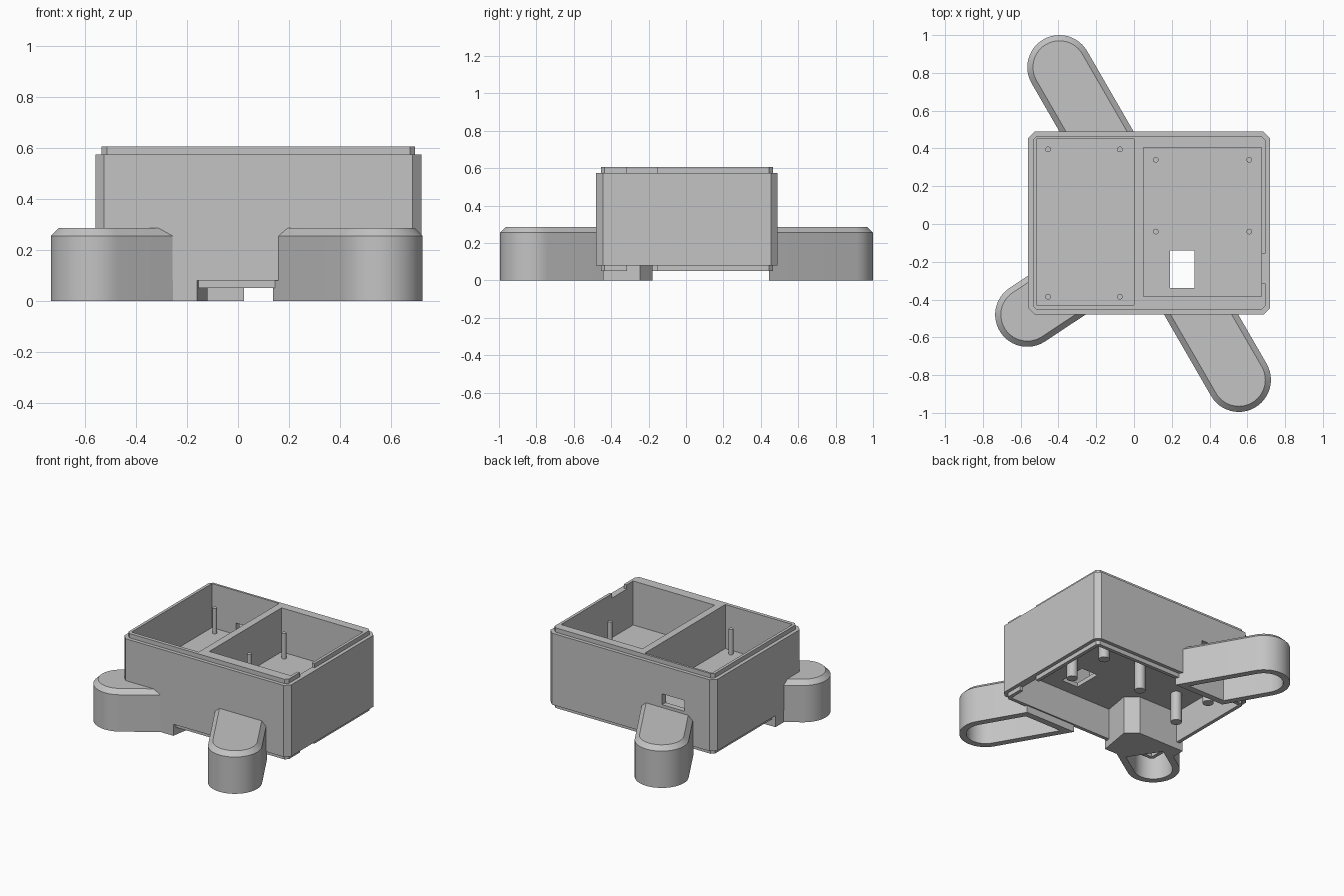
import bpy, bmesh
from math import radians, cos, sin, pi
from mathutils import Vector

cube = bpy.data.objects.get("Cube")
if cube:
    bpy.data.objects.remove(cube, do_unlink=True)

grey = bpy.data.materials.new("light grey plastic")
grey.use_nodes = True
COLOUR = (0.55, 0.55, 0.55, 1)
grey.diffuse_color = COLOUR
for node in grey.node_tree.nodes:
    if node.type == 'BSDF_PRINCIPLED':
        node.inputs["Base Color"].default_value = COLOUR


def loft(name, levels):
    """Closed solid through (outline, height) levels, from the bottom up."""
    bm = bmesh.new()
    rings = [[bm.verts.new((p[0], p[1], z)) for p in outline] for outline, z in levels]
    n = len(rings[0])
    for low, high in zip(rings, rings[1:]):
        for i in range(n):
            j = (i + 1) % n
            bm.faces.new((low[i], low[j], high[j], high[i]))
    bm.faces.new(rings[0][::-1])
    bm.faces.new(rings[-1])
    bmesh.ops.recalc_face_normals(bm, faces=bm.faces)
    mesh = bpy.data.meshes.new(name)
    bm.to_mesh(mesh)
    bm.free()
    mesh.materials.append(grey)
    ob = bpy.data.objects.new(name, mesh)
    bpy.context.collection.objects.link(ob)
    return ob


def rect(x0, x1, y0, y1, c=0.0):
    """Rectangle outline, with cut corners when c is given."""
    if not c:
        return [(x0, y0), (x1, y0), (x1, y1), (x0, y1)]
    return [(x0 + c, y0), (x1 - c, y0), (x1, y0 + c), (x1, y1 - c),
            (x1 - c, y1), (x0 + c, y1), (x0, y1 - c), (x0, y0 + c)]


def circle(x, y, r, n=16):
    return [(x + r * cos(2 * pi * i / n), y + r * sin(2 * pi * i / n)) for i in range(n)]


def box(name, x0, x1, y0, y1, z0, z1):
    outline = rect(x0, x1, y0, y1)
    return loft(name, [(outline, z0), (outline, z1)])


def rod(name, x, y, r, z0, z1):
    ob = loft(name, [(circle(x, y, r), z0), (circle(x, y, r), z1)])
    smooth(ob)


def select(ob):
    bpy.ops.object.select_all(action='DESELECT')
    ob.select_set(True)
    bpy.context.view_layer.objects.active = ob


def smooth(ob):
    select(ob)
    bpy.ops.object.shade_smooth_by_angle(angle=radians(25))


def cut(ob, cutter):
    cutter.hide_render = True
    select(ob)
    mod = ob.modifiers.new("cut", 'BOOLEAN')
    mod.operation = 'DIFFERENCE'
    mod.solver = 'EXACT'
    mod.object = cutter
    bpy.ops.object.modifier_apply(modifier=mod.name)
    bpy.data.objects.remove(cutter, do_unlink=True)


# Case: chamfered box with a stacking lip above and below
outer = rect(-0.56, 0.72, -0.48, 0.49, 0.035)
lip = rect(-0.535, 0.695, -0.455, 0.465, 0.02)
case = loft("case", [(lip, 0.05), (lip, 0.08), (outer, 0.08),
                     (outer, 0.575), (lip, 0.575), (lip, 0.605)])
FLOOR, CEILING = 0.30, 0.27
cut(case, box("left_pocket", -0.515, 0.0, -0.43, 0.45, FLOOR, 0.7))
cut(case, box("right_pocket", 0.05, 0.675, -0.385, 0.405, FLOOR, 0.7))
cut(case, box("under_recess", -0.51, 0.67, -0.43, 0.44, -0.1, CEILING))
cut(case, box("floor_hole", 0.19, 0.32, -0.34, -0.14, 0.2, 0.4))
cut(case, box("back_window", -0.33, -0.16, 0.40, 0.55, 0.305, 0.38))
cut(case, box("top_lip_notch", 0.65, 0.75, -0.315, -0.155, 0.575, 0.7))
cut(case, box("bottom_lip_notch", 0.65, 0.75, -0.315, -0.155, 0.0, 0.08))

# Mounting pins in both pockets
for xs, ys in (((-0.455, -0.075), (0.395, -0.385)), ((0.115, 0.61), (0.34, -0.04))):
    for x in xs:
        for y in ys:
            rod("mounting_pin", x, y, 0.015, FLOOR - 0.01, 0.475)

# Posts under the floor: four corners and a centre
for x, y in ((0.52, 0.32), (0.52, 0.0), (-0.355, 0.32), (-0.355, 0.0), (0.085, 0.16)):
    rod("under_post", x, y, 0.036, 0.06, CEILING + 0.01)


def arm_outline(tip, angle, r, stop, normal):
    """Round-ended strip that runs from its tip to a stop plane."""
    d = Vector((cos(angle), sin(angle)))
    arc = []
    for i in range(25):
        a = angle + pi / 2 + pi * i / 24
        arc.append(tip + r * Vector((cos(a), sin(a))))
    ends = [p + d * ((stop - p).dot(normal) / d.dot(normal)) for p in (arc[-1], arc[0])]
    return arc + ends


def foot(name, tip, angle, stop, normal, cavity_stop):
    tip, stop, normal = Vector(tip), Vector(stop), Vector(normal)
    full = arm_outline(tip, angle, 0.17, stop, normal)
    top = arm_outline(tip, angle, 0.14, stop, normal)
    inner = arm_outline(tip, angle, 0.125, Vector(cavity_stop), normal)
    ob = loft(name, [(full, 0), (full, 0.255), (top, 0.285)])
    cut(ob, loft("foot_cavity", [(inner, -0.1), (inner, 0.24)]))
    smooth(ob)


# Hollow feet
foot("front_left_foot", (0.555, -0.825), radians(120), (0, -0.44), (0, 1), (0, -0.485))
foot("back_foot", (-0.395, 0.83), radians(-60), (0, 0.445), (0, 1), (0, 0.49))
a = radians(33.5)
along = Vector((cos(a), sin(a)))
corner = Vector((-0.565, -0.48))
foot("front_right_foot", corner, a, corner + along * 0.28, along, corner + along * 0.2)

# Corner block joining the short foot to the case
block = [(-0.56, -0.18), (-0.56, -0.27), (-0.255, -0.48), (-0.16, -0.48),
         (-0.12, -0.245), (-0.2, -0.18)]
root = loft("foot_corner_block", [(block, 0), (block, CEILING + 0.01)])
inner = arm_outline(corner, a, 0.125, corner + along * 0.2, along)
cut(root, loft("block_cavity", [(inner, -0.1), (inner, 0.24)]))
